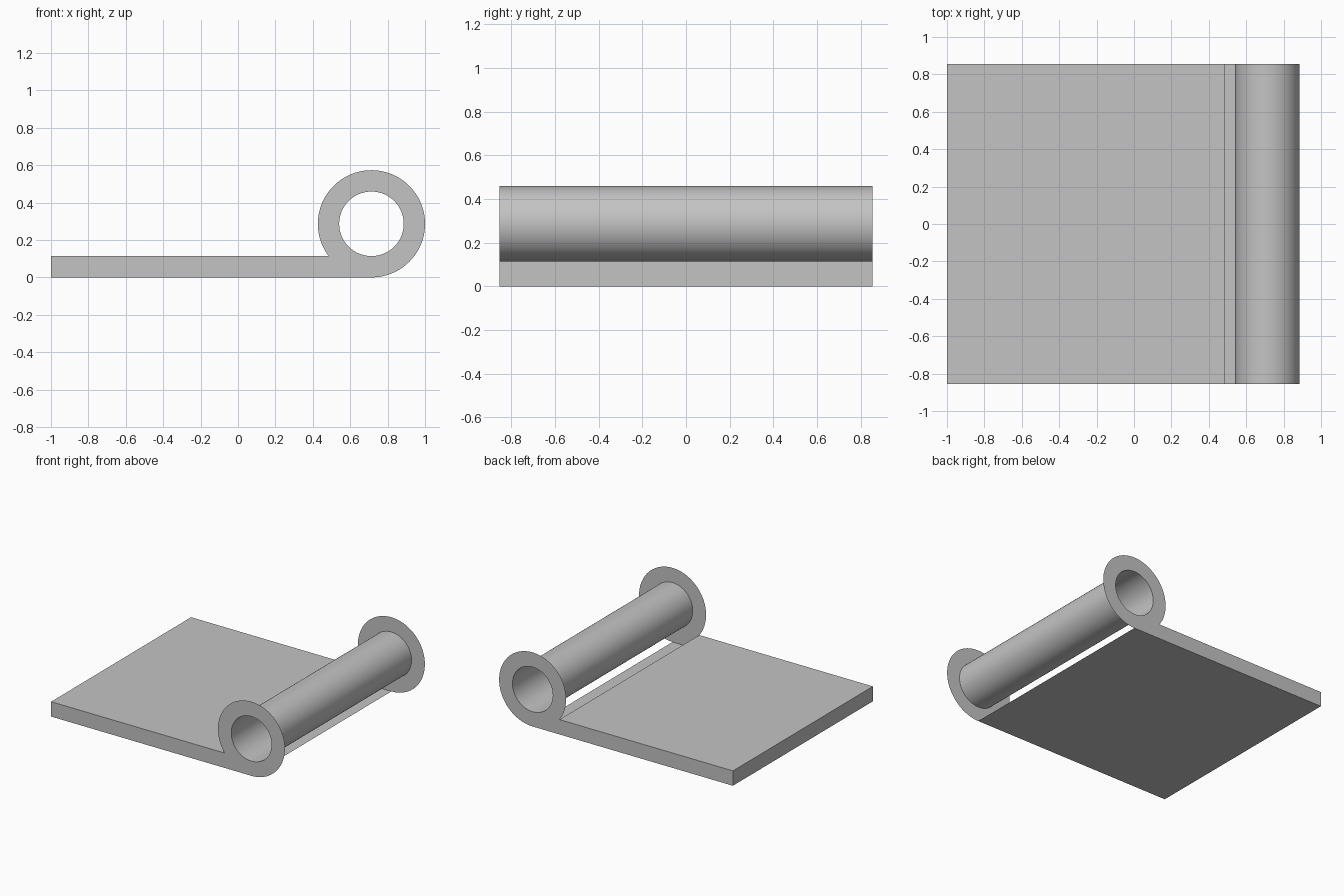
import bpy, bmesh, math
from mathutils import Vector

cube = bpy.data.objects.get("Cube")
if cube:
    bpy.data.objects.remove(cube, do_unlink=True)

HALF = 0.855                      # half width along y
THICK = 0.115                     # plate thickness
R_OUT, R_IN = 0.2865, 0.1725      # knuckle radii
CX, CZ = 1 - R_OUT, R_OUT         # knuckle centre
SEG = 96

steel = bpy.data.materials.new("plain_grey")
steel.use_nodes = True
GREY = (0.55, 0.55, 0.55, 1)
steel.diffuse_color = GREY
steel.node_tree.nodes["Principled BSDF"].inputs["Base Color"].default_value = GREY


def arc(radius, start, end, n):
    """Points (x, z) on a circle about the knuckle centre."""
    angles = [start + (end - start) * i / n for i in range(n + 1)]
    return [(CX + radius * math.cos(a), CZ + radius * math.sin(a)) for a in angles]


def finish(name, bm):
    mesh = bpy.data.meshes.new(name)
    bm.to_mesh(mesh)
    bm.free()
    mesh.materials.append(steel)
    obj = bpy.data.objects.new(name, mesh)
    bpy.context.collection.objects.link(obj)
    bpy.ops.object.select_all(action='DESELECT')
    obj.select_set(True)
    bpy.context.view_layer.objects.active = obj
    bpy.ops.object.shade_smooth_by_angle(angle=math.radians(30))
    return obj


def sweep(name, points):
    """Open sheet made by carrying an x-z path across the full width."""
    bm = bmesh.new()
    rows = [[bm.verts.new((x, y, z)) for x, z in points] for y in (-HALF, HALF)]
    for i in range(len(points) - 1):
        bm.faces.new((rows[0][i], rows[0][i + 1], rows[1][i + 1], rows[1][i]))
    bmesh.ops.remove_doubles(bm, verts=bm.verts, dist=1e-5)
    return finish(name, bm)


def end_face(name, y):
    """Flat side profile: plate edge joined to a ring with an open bore."""
    bm = bmesh.new()
    stop = math.pi + math.asin((CZ - THICK) / R_OUT)
    outline = [(-1, THICK), (-1, 0)] + arc(R_OUT, -math.pi / 2, stop, SEG)
    bore = arc(R_IN, 0, math.tau, SEG)[:-1]
    edges = []
    for loop in (outline, bore):
        verts = [bm.verts.new((x, y, z)) for x, z in loop]
        edges += [bm.edges.new((a, b)) for a, b in zip(verts, verts[1:] + verts[:1])]
    outward = Vector((0, math.copysign(1, y), 0))
    bmesh.ops.triangle_fill(bm, edges=edges, use_beauty=True, normal=outward)
    bm.normal_update()
    wrong = [f for f in bm.faces if f.normal.dot(outward) < 0]
    bmesh.ops.reverse_faces(bm, faces=wrong)
    return finish(name, bm)


# Plate: top, outer edge and underside, open beneath the knuckle
joint_x = CX - math.sqrt(R_OUT ** 2 - (CZ - THICK) ** 2)
sweep("hinge_plate", [(joint_x, THICK), (-1, THICK), (-1, 0), (CX, 0)])

# Bore tube, facing its axis
sweep("pin_bore", arc(R_IN, math.tau, 0, SEG))

# Side profiles
end_face("front_end_face", -HALF)
end_face("back_end_face", HALF)
